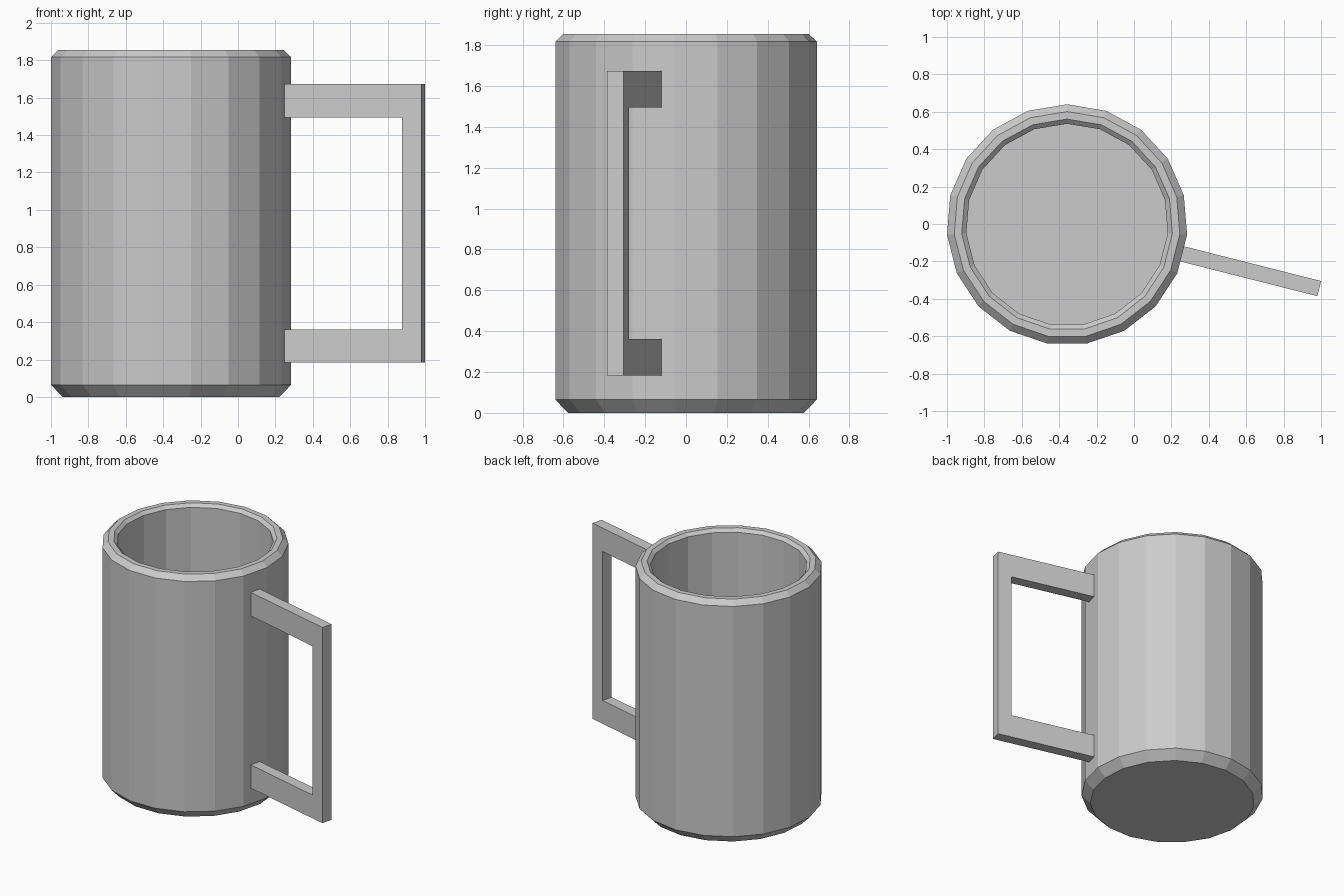
import bpy, bmesh
from math import sin, cos, pi
from mathutils import Matrix

if "Cube" in bpy.data.objects:
    bpy.data.objects.remove(bpy.data.objects["Cube"])

SIDES = 19
CENTRE = (-0.358, -0.004, 0)
START = pi / 2                       # one corner points straight back
HANDLE_ANGLE = START - 5.5 * 2 * pi / SIDES   # middle of a wall panel


def make_object(name, bm):
    bmesh.ops.recalc_face_normals(bm, faces=bm.faces)
    mesh = bpy.data.meshes.new(name)
    bm.to_mesh(mesh)
    bm.free()
    obj = bpy.data.objects.new(name, mesh)
    obj.location = CENTRE
    bpy.context.collection.objects.link(obj)
    return obj


# Cup body: profile (radius, height) from underside, over the rim, to the inner floor
profile = [(0.582, 0), (0.644, 0.065), (0.644, 1.817), (0.605, 1.855),
           (0.565, 1.855), (0.54, 1.832), (0.54, 0.1)]
bm = bmesh.new()
rings = [[bm.verts.new((r * cos(START + 2 * pi * i / SIDES),
                        r * sin(START + 2 * pi * i / SIDES), z))
          for i in range(SIDES)] for r, z in profile]
for low, high in zip(rings, rings[1:]):
    for i in range(SIDES):
        j = (i + 1) % SIDES
        bm.faces.new((low[i], low[j], high[j], high[i]))
bm.faces.new(rings[0])
bm.faces.new(rings[-1])
make_object("mug_body", bm)

# Handle: square C outline in the radial plane, extruded to its thickness
inner, bar, outer = 0.63, 1.285, 1.391
outline = [(inner, 0.184), (outer, 0.184), (outer, 1.673), (inner, 1.673),
           (inner, 1.494), (bar, 1.494), (bar, 0.361), (inner, 0.361)]
thickness = 0.083
bm = bmesh.new()
face = bm.faces.new([bm.verts.new((x, -thickness / 2, z)) for x, z in outline])
ext = bmesh.ops.extrude_face_region(bm, geom=[face], use_keep_orig=True)
moved = [g for g in ext["geom"] if isinstance(g, bmesh.types.BMVert)]
bmesh.ops.translate(bm, verts=moved, vec=(0, thickness, 0))
bmesh.ops.rotate(bm, verts=bm.verts, matrix=Matrix.Rotation(HANDLE_ANGLE, 3, 'Z'))
make_object("handle", bm)
